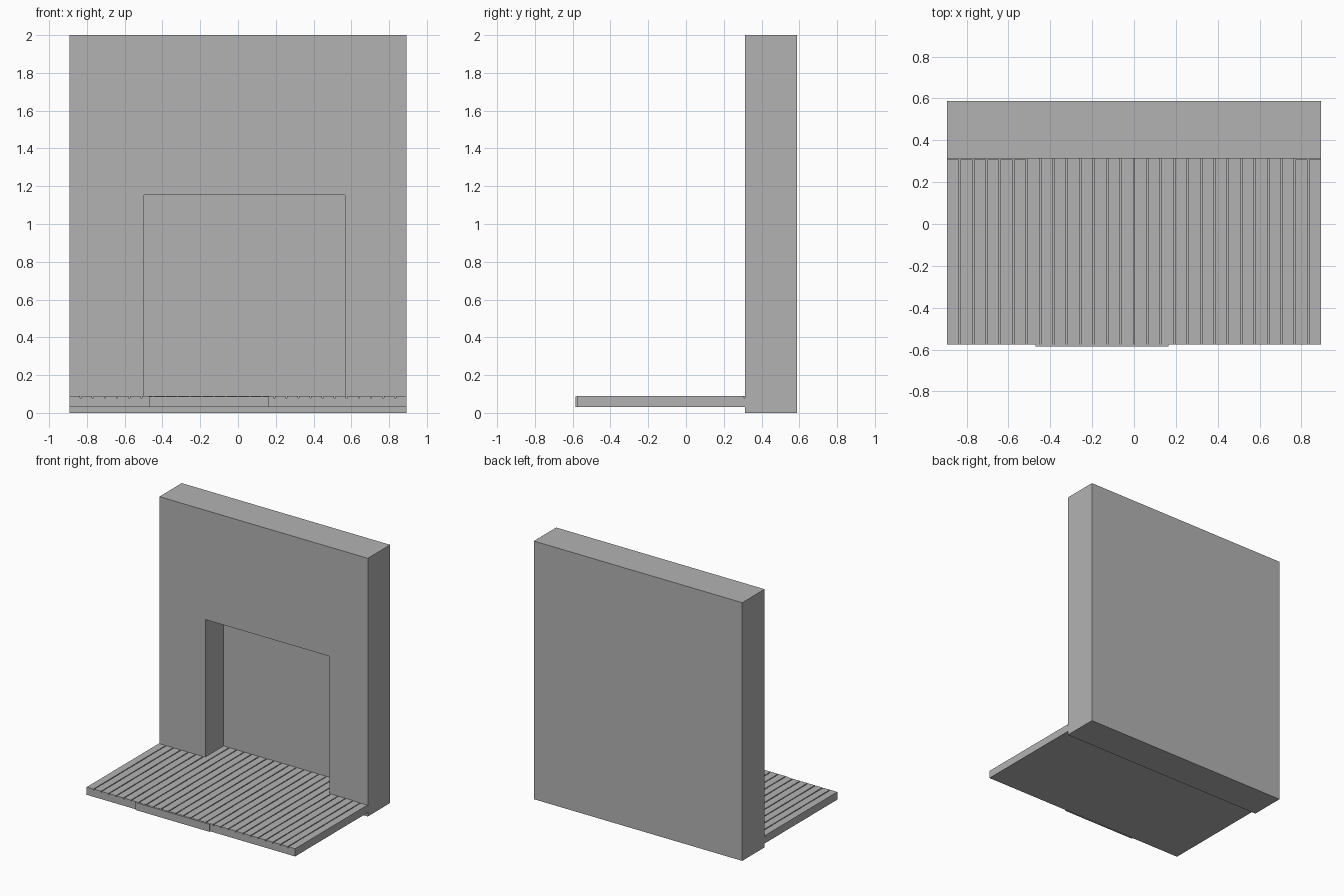
import bpy

if "Cube" in bpy.data.objects:
    bpy.data.objects.remove(bpy.data.objects["Cube"])

# Single plain grey material
grey = bpy.data.materials.new("plain_grey")
grey.use_nodes = True
colour = (0.45, 0.45, 0.45, 1)
grey.diffuse_color = colour
grey.node_tree.nodes["Principled BSDF"].inputs["Base Color"].default_value = colour


def box(name, x, y, z):
    """Box spanning the (min, max) pairs on each axis."""
    spans = (x, y, z)
    bpy.ops.mesh.primitive_cube_add(size=1, location=[(a + b) / 2 for a, b in spans])
    obj = bpy.context.object
    obj.name = name
    obj.scale = [b - a for a, b in spans]
    bpy.ops.object.transform_apply(location=False, rotation=False, scale=True)
    obj.data.materials.append(grey)
    return obj


HALF = 0.893
WALL_FRONT, WALL_BACK = 0.313, 0.587
ALCOVE_BACK = 0.535
ALCOVE_X = (-0.497, 0.567)
DECK_FRONT = -0.576
DECK_LOW, BOARD_LOW, DECK_TOP = 0.03, 0.08, 0.09

# Wall with a square-topped alcove cut into its front
wall = box("wall", (-HALF, HALF), (WALL_FRONT, WALL_BACK), (0, 2))
cutter = box("alcove_cutter", ALCOVE_X, (WALL_FRONT - 0.1, ALCOVE_BACK), (DECK_LOW, 1.153))
cutter.hide_render = True
cutter.hide_viewport = True
cut = wall.modifiers.new("alcove", "BOOLEAN")
cut.operation = "DIFFERENCE"
cut.solver = "EXACT"
cut.object = cutter

# Deck base in front of the wall and inside the alcove
box("deck_base", (-HALF, HALF), (DECK_FRONT + 0.004, WALL_FRONT), (DECK_LOW, BOARD_LOW))
box("alcove_base", ALCOVE_X, (WALL_FRONT, ALCOVE_BACK), (DECK_LOW, BOARD_LOW))

# Deck boards, the middle ones running on into the alcove
COUNT, GAP = 28, 0.007
pitch = (2 * HALF + GAP) / COUNT
for i in range(COUNT):
    left = -HALF + i * pitch
    end = ALCOVE_BACK if 6 <= i < 26 else WALL_FRONT - 0.005
    box(f"deck_board_{i + 1}", (left, left + pitch - GAP),
        (DECK_FRONT, end), (BOARD_LOW, DECK_TOP))

# Front fascia in three lengths, the middle one standing proud
for name, x, front in (("right", (-HALF, -0.47), DECK_FRONT),
                       ("middle", (-0.47, 0.165), -0.586),
                       ("left", (0.165, HALF), DECK_FRONT)):
    top = DECK_TOP - 0.002 if name == "middle" else BOARD_LOW
    back = DECK_FRONT if name == "middle" else DECK_FRONT + 0.004
    box(f"fascia_{name}", x, (front, back), (DECK_LOW, top))
